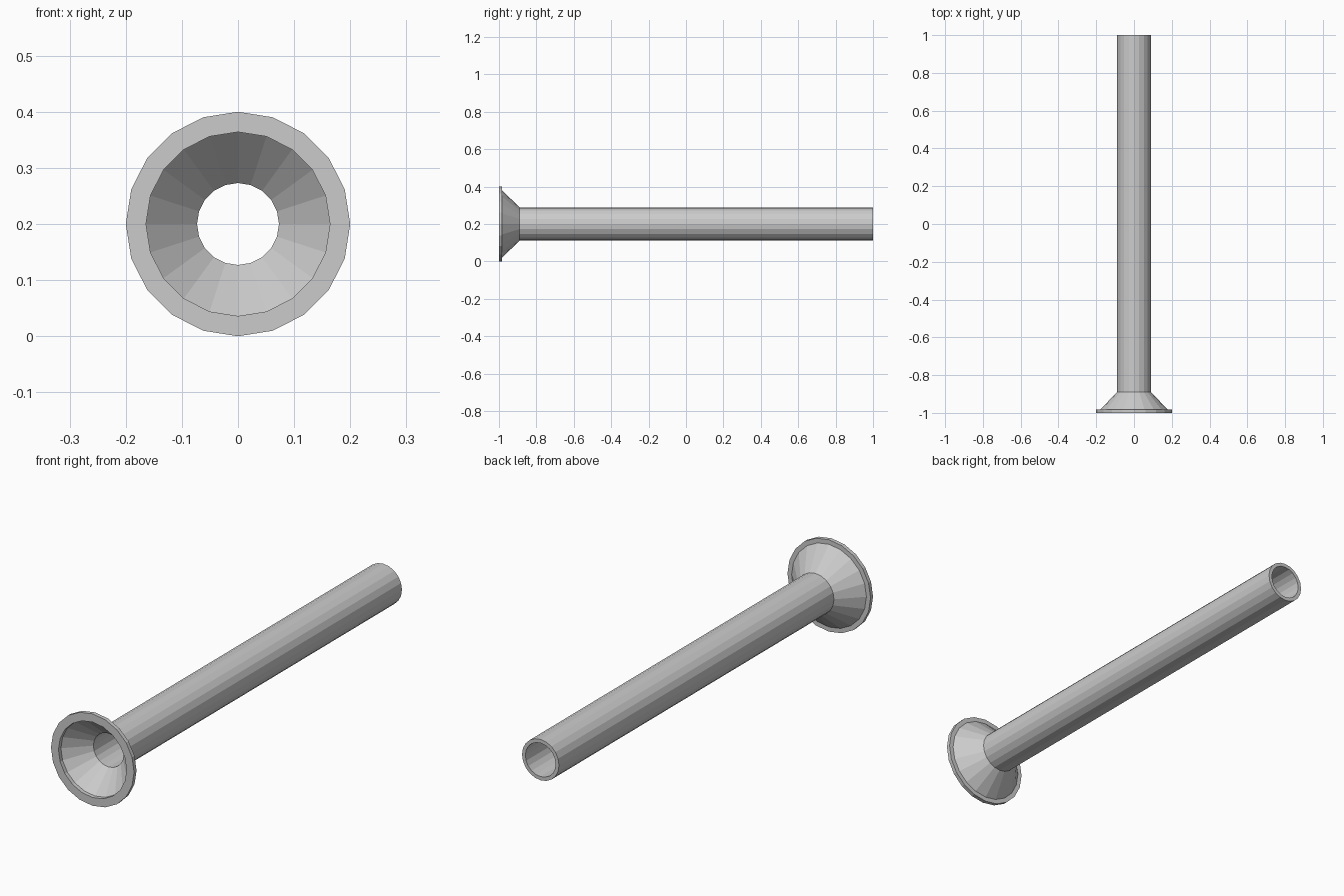
import bpy, bmesh
from math import pi, sin, cos

if "Cube" in bpy.data.objects:
    bpy.data.objects.remove(bpy.data.objects["Cube"])

SIDES = 20
CENTRE_Z = 0.2

# closed wall section as (radius, y): outside from rim to tail, then back inside
SECTION = [
    (0.2, -1.0), (0.2, -0.983),        # rim edge
    (0.18, -0.983), (0.089, -0.89),    # flared bell, outside
    (0.089, 1.0), (0.073, 1.0),        # open tail end
    (0.073, -0.89),                    # tube bore
    (0.164, -0.983), (0.164, -1.0),    # flared bell, inside
]


def revolve(name, section):
    bm = bmesh.new()
    rings = []
    for i in range(SIDES):
        a = 2 * pi * i / SIDES
        rings.append([bm.verts.new((r * cos(a), y, CENTRE_Z + r * sin(a)))
                      for r, y in section])
    n = len(section)
    for i in range(SIDES):
        p, q = rings[i], rings[(i + 1) % SIDES]
        for j in range(n):
            k = (j + 1) % n
            bm.faces.new((p[j], p[k], q[k], q[j]))
    bmesh.ops.recalc_face_normals(bm, faces=bm.faces)
    mesh = bpy.data.meshes.new(name)
    bm.to_mesh(mesh)
    bm.free()
    obj = bpy.data.objects.new(name, mesh)
    bpy.context.collection.objects.link(obj)
    return obj


# hollow pipe with flared, rimmed mouth
revolve("flared_pipe", SECTION)
